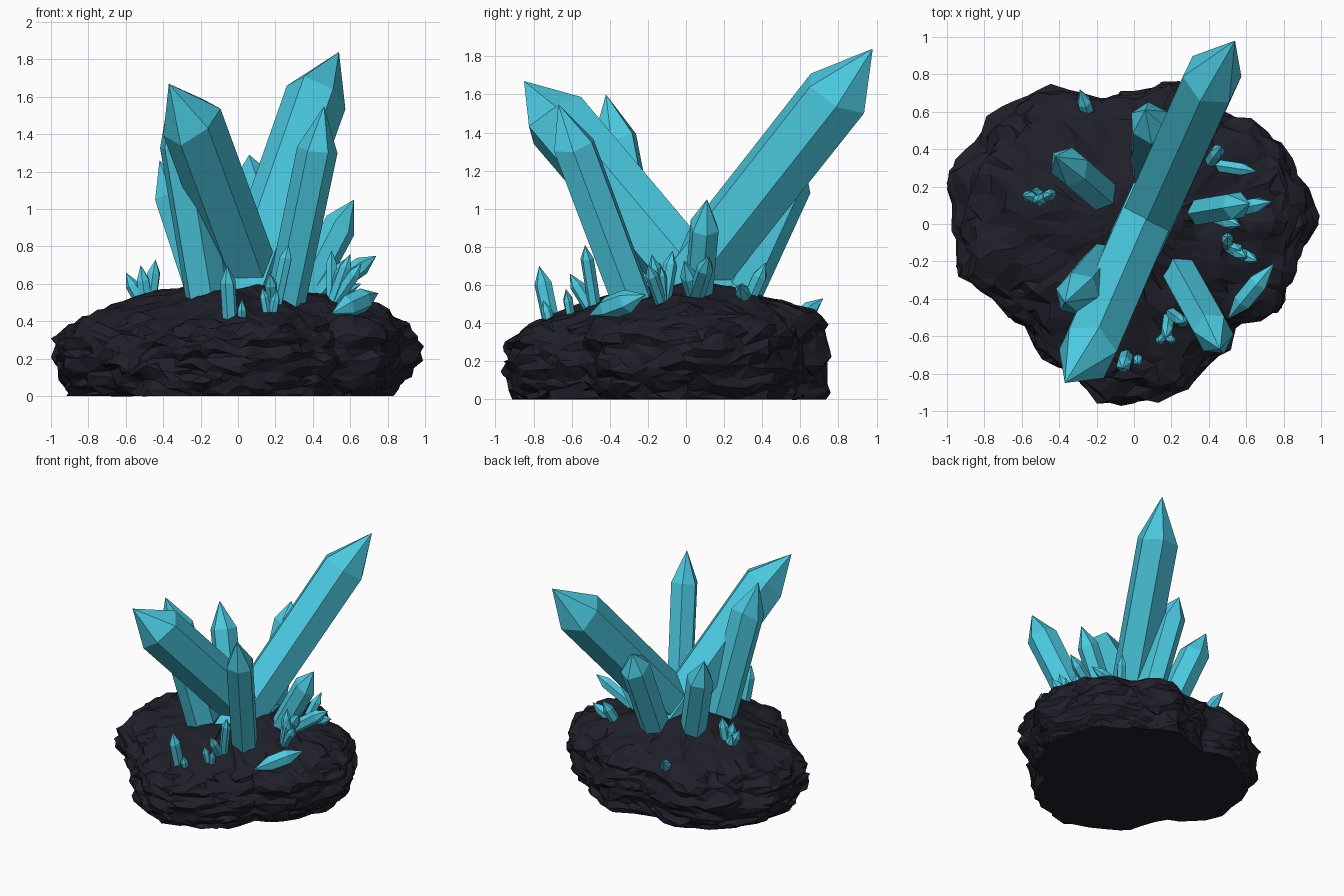
import bpy, bmesh, math, random
from mathutils import Vector, noise

random.seed(4)
if "Cube" in bpy.data.objects:
    bpy.data.objects.remove(bpy.data.objects["Cube"])


def make_material(name, colour):
    mat = bpy.data.materials.new(name)
    mat.use_nodes = True
    mat.diffuse_color = (*colour, 1)
    mat.node_tree.nodes["Principled BSDF"].inputs["Base Color"].default_value = (*colour, 1)
    return mat


rock_mat = make_material("dark rock", (0.014, 0.014, 0.023))
crystal_mat = make_material("turquoise crystal", (0.07, 0.59, 0.75))


def finish(bm, name, mat):
    bmesh.ops.recalc_face_normals(bm, faces=bm.faces)
    mesh = bpy.data.meshes.new(name)
    bm.to_mesh(mesh)
    bm.free()
    mesh.materials.append(mat)
    obj = bpy.data.objects.new(name, mesh)
    bpy.context.scene.collection.objects.link(obj)
    return obj


def interpolate(stops, t):
    """Piecewise linear lookup in a list of (position, value) pairs."""
    for (a, va), (b, vb) in zip(stops, stops[1:]):
        if t <= b:
            return va + (vb - va) * (t - a) / (b - a)
    return stops[-1][1]


def bridge(bm, low, high):
    n = len(low)
    for i in range(n):
        j = (i + 1) % n
        bm.faces.new((low[i], low[j], high[j], high[i]))


def around(values):
    """Stops for evenly spaced values round a full turn."""
    return [(i / len(values), v) for i, v in enumerate(values + values[:1])]


# Rock base: an uneven outline, scaled ring by ring and broken into strata
outline = around([.98, .95, .89, .80, .77, .78, .68, .69, .85, .90, .96, 1.0,
                  1.0, .99, .84, .82, .85, .93, .98, .94, .85, .77, .90, .90])
# How far the foot is undercut, round the turn
foot = around([.83, .9, .93, .97, .92, .92, .92, .87, 1.0, .93, .92, .86])
profile = [(1.0, 0), (1.0, .06), (1.0, .12), (1.0, .2), (0.98, .28), (0.95, .35),
           (0.88, .41), (0.74, .465), (0.55, .52), (0.32, .58), (0.08, .635)]
width_stops = [(i / 10, w) for i, (w, z) in enumerate(profile)]
height_stops = [(i / 10, z) for i, (w, z) in enumerate(profile)]


def build_rock(segments=110, levels=26):
    bm = bmesh.new()
    rings = []
    for k in range(levels + 1):
        t = k / levels
        width, height = interpolate(width_stops, t), interpolate(height_stops, t)
        undercut = max(0, 1 - height / .2)
        ring = []
        for i in range(segments):
            turn = ((i + random.uniform(-.3, .3)) / segments) % 1
            angle = math.tau * turn
            radius = width * interpolate(outline, turn)
            radius *= 1 - undercut * (1 - interpolate(foot, turn))
            x, y = radius * math.cos(angle), radius * math.sin(angle)
            strata = noise.noise(Vector((x * 4, y * 4, height * 18)))
            lumps = noise.noise(Vector((x * 6 + 7, y * 6, height * 3)))
            push = 1 + .06 * strata + .05 * lumps + random.uniform(-.014, .014)
            lift = 0 if k == 0 else .035 * lumps + random.uniform(-.012, .012) * width
            slope = 1 + .05 * x + .12 * y
            ring.append(bm.verts.new((max(-1, min(1, x * push)), max(-.98, y * push),
                                      max(0, height * slope + lift))))
        if rings:
            bridge(bm, rings[-1], ring)
        rings.append(ring)
    bm.faces.new(rings[0])
    bm.faces.new(rings[-1])
    bmesh.ops.triangulate(bm, faces=bm.faces)
    rock = finish(bm, "rock_base", rock_mat)
    shards = rock.modifiers.new("shards", 'DECIMATE')
    shards.ratio = .4


build_rock()


# Crystals: six-sided shafts with a ridge facing up and a pointed tip
def add_crystal(bm, base, tip, radius, point, lean=0, double=False):
    base, tip = Vector(base), Vector(tip)
    axis = (tip - base).normalized()
    side = axis.cross(Vector((0, 0, 1))).normalized()
    up = side.cross(axis)

    def ring(centre, r, jitter):
        return [bm.verts.new(centre + r * (math.cos(a) * up + .88 * math.sin(a) * side)
                             + axis * random.uniform(-jitter, jitter))
                for a in (math.tau * i / 6 for i in range(6))]

    def cap(loop, apex):
        end = bm.verts.new(apex)
        for i in range(6):
            bm.faces.new((loop[i], loop[(i + 1) % 6], end))

    low = ring(base + axis * (point if double else 0), radius * .97, 0)
    high = ring(tip - axis * point + Vector((lean, 0, 0)), radius, radius * .18)
    bridge(bm, low, high)
    cap(high, tip)
    if double:
        cap(low, base)
    else:
        bm.faces.new(low)


# Large crystals: base, tip, radius, length of the point, sideways lean
large = {
    "back_giant_crystal": ((.00, -.14, .42), (.54, .98, 1.84), .185, .32, -.03),
    "front_giant_crystal": ((.14, .21, .42), (-.37, -.85, 1.67), .185, .27, .04),
    "front_left_crystal": ((.24, -.25, .43), (.46, -.67, 1.55), .12, .24, .01),
    "front_right_crystal": ((-.15, -.19, .43), (-.37, -.42, 1.6), .13, .25, .02),
    "back_right_crystal": ((-.14, .13, .43), (-.42, .36, 1.26), .115, .2, .01),
    "back_crystal": ((.09, .22, .43), (.06, .61, 1.29), .125, .16, .02),
    "left_crystal": ((.32, .06, .48), (.62, .11, 1.05), .09, .16, 0),
}
for name, shape in large.items():
    bm = bmesh.new()
    add_crystal(bm, *shape)
    finish(bm, name, crystal_mat)

# Small clusters: shared base, radius, tips
clusters = {
    "left_low_cluster": ((.42, .05, .53), .05, [(.74, .12, .75), (.57, -.01, .73)]),
    "left_back_cluster": ((.40, .32, .5), .042, [(.66, .28, .6), (.47, .42, .72)]),
    "left_front_cluster": ((.50, -.12, .48), .037, [
        (.50, -.07, .78), (.57, -.14, .72), (.66, -.20, .71), (.60, -.18, .76)]),
    "right_cluster": ((-.48, .14, .44), .038, [
        (-.60, .15, .66), (-.52, .12, .7), (-.44, .16, .73), (-.55, .18, .62)]),
    "front_cluster": ((-.04, -.70, .37), .047, [(-.06, -.77, .7)]),
    "front_chip": ((.02, -.70, .36), .03, [(.02, -.75, .52)]),
    "front_splinters": ((.17, -.59, .36), .027, [(.13, -.63, .58), (.21, -.63, .57)]),
    "front_left_cluster": ((.19, -.47, .43), .038, [(.27, -.53, .81), (.17, -.61, .66)]),
    "back_chip": ((-.24, .57, .4), .046, [(-.29, .72, .53)]),
}
for name, (base, radius, tips) in clusters.items():
    bm = bmesh.new()
    for tip in tips:
        add_crystal(bm, base, tip, radius, radius * 2)
    finish(bm, name, crystal_mat)

# Double-pointed crystal lying on the slope
bm = bmesh.new()
add_crystal(bm, (.50, -.51, .44), (.75, -.21, .55), .065, .13, double=True)
finish(bm, "lying_crystal", crystal_mat)
